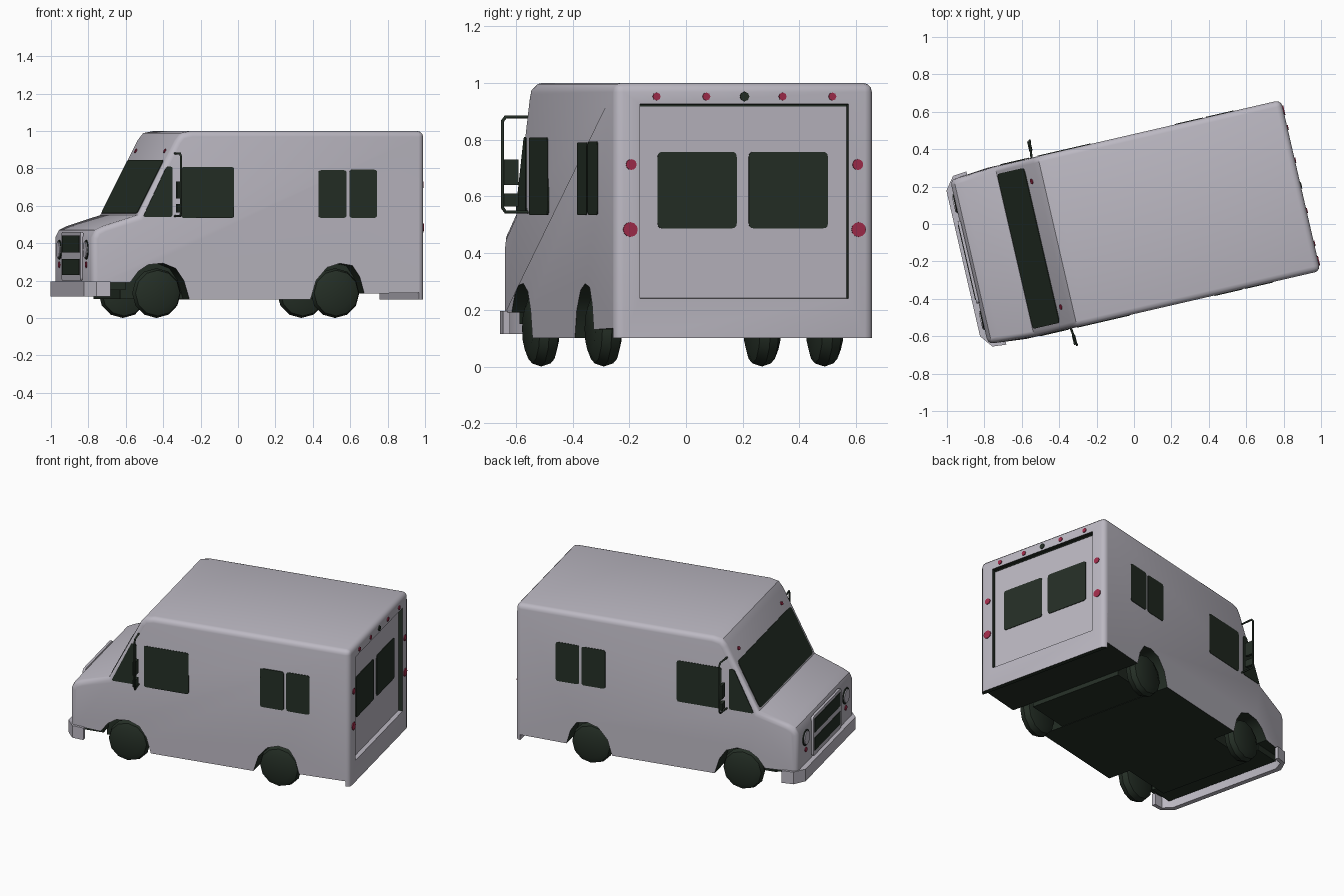
import bpy, bmesh, math
from mathutils import Vector as V

if "Cube" in bpy.data.objects:
    bpy.data.objects.remove(bpy.data.objects["Cube"])

TURN = math.radians(13)   # the van stands turned on the ground; built along local x, nose at -x


def material(name, rgb):
    m = bpy.data.materials.new(name)
    m.diffuse_color = (*rgb, 1)
    m.use_nodes = True
    m.node_tree.nodes["Principled BSDF"].inputs["Base Color"].default_value = m.diffuse_color
    return m


paint = material("pale_grey_paint", (0.50, 0.48, 0.54))
dark = material("dark_green_black", (0.018, 0.028, 0.019))
red = material("red_lamp", (0.36, 0.025, 0.07))


def finish(name, data, *mats):
    ob = bpy.data.objects.new(name, data)
    bpy.context.collection.objects.link(ob)
    for m in mats:
        data.materials.append(m)
    ob.rotation_euler.z = TURN
    return ob


def prism_bm(pts, vec):
    bm = bmesh.new()
    a = [bm.verts.new(p) for p in pts]
    b = [bm.verts.new(V(p) + V(vec)) for p in pts]
    bm.faces.new(a)
    bm.faces.new(b[::-1])
    n = len(a)
    for i in range(n):
        bm.faces.new((a[i], b[i], b[(i + 1) % n], a[(i + 1) % n]))
    bmesh.ops.recalc_face_normals(bm, faces=bm.faces)
    return bm


def to_object(name, bm, *mats):
    me = bpy.data.meshes.new(name)
    bm.to_mesh(me)
    bm.free()
    return finish(name, me, *mats)


def prism(name, pts, vec, mat):
    return to_object(name, prism_bm(pts, vec), mat)


def box(name, lo, hi, mat):
    pts = [(lo[0], lo[1], lo[2]), (hi[0], lo[1], lo[2]), (hi[0], hi[1], lo[2]), (lo[0], hi[1], lo[2])]
    return prism(name, pts, (0, 0, hi[2] - lo[2]), mat)


def rounded(pts, r=0.018):
    """Round the corners of a 2D polygon."""
    out = []
    for i, p in enumerate(pts):
        p, q, s = V(p), V(pts[i - 1]), V(pts[(i + 1) % len(pts)])
        a, b = p + (q - p).normalized() * r, p + (s - p).normalized() * r
        for t in (0, 0.33, 0.67, 1):
            out.append(a * (1 - t) ** 2 + p * 2 * t * (1 - t) + b * t * t)
    return out


def rect(a0, a1, b0, b1):
    return [(a0, b0), (a1, b0), (a1, b1), (a0, b1)]


def end_plate(name, pts, x, t, mat):
    """Plate facing front or rear, from 2D (y, z) points."""
    return prism(name, [(x, p[0], p[1]) for p in pts], (t, 0, 0), mat)


def disc(name, x, y, z, r, t, mat, n=12):
    pts = [(y + r * math.cos(2 * math.pi * i / n), z + r * math.sin(2 * math.pi * i / n)) for i in range(n)]
    return end_plate(name, pts, x, t, mat)


# body: side profile with wheel arches, extruded across the width
W = 0.469
profile = [(0.915, 1.0), (-0.36, 1.0), (-0.42, 0.988), (-0.45, 0.95), (-0.655, 0.55), (-0.84, 0.492),
           (-0.885, 0.47), (-0.905, 0.43), (-0.905, 0.19), (-0.70, 0.19), (-0.655, 0.25), (-0.60, 0.285),
           (-0.52, 0.293), (-0.45, 0.265), (-0.405, 0.20), (-0.375, 0.10), (0.29, 0.10), (0.32, 0.20),
           (0.38, 0.27), (0.45, 0.292), (0.52, 0.28), (0.56, 0.22), (0.585, 0.13), (0.885, 0.135),
           (0.885, 0.10), (0.915, 0.10)]
bm = prism_bm([(x, -W, z) for x, z in profile], (0, 2 * W, 0))


def soft_edge(e):
    a, b = (v.co for v in e.verts)
    if abs(a.y - b.y) > 0.1:                      # crosswise: only the rear roof edge
        return a.x > 0.9 and a.z > 0.9
    return all(c.z > 0.4 or c.x < -0.89 or c.x > 0.91 for c in (a, b))


bmesh.ops.bevel(bm, geom=[e for e in bm.edges if soft_edge(e)], offset=0.032,
                segments=3, profile=0.5, affect='EDGES')
for v in bm.verts:                                # the nose narrows a little
    if v.co.x < -0.8:
        v.co.y *= 0.965
bm.normal_update()
for f in bm.faces:                                # arches and floor are dark
    if f.normal.z < -0.1 and f.calc_center_median().z < 0.32:
        f.material_index = 1
# recessed rear door
rear = max((f for f in bm.faces if f.normal.x > 0.9), key=lambda f: f.calc_area())
bmesh.ops.inset_region(bm, faces=[rear], thickness=0.04)
for v in rear.verts:
    v.co.y = math.copysign(0.377, v.co.y)
    v.co.z = 0.925 if v.co.z > 0.5 else 0.24
walls = bmesh.ops.inset_region(bm, faces=[rear], thickness=0.001, depth=-0.028)["faces"]
bm.normal_update()
for f in walls:
    f.material_index = 0 if f.normal.z > 0.5 else 1
to_object("body", bm, paint, dark)

# rear door windows, door gap and lamps
prism("door_top_gap", [(0.886, -0.375, 0.917), (0.886, 0.375, 0.917), (0.886, 0.375, 0.924),
                       (0.886, -0.375, 0.924)], (0.004, 0, 0), dark)
for s in (-1, 1):
    end_plate("rear_door_window", rounded(rect(s * 0.165 - 0.143, s * 0.165 + 0.143, 0.487, 0.757)),
              0.885, 0.006, dark)
    for y in (0.138, 0.318):
        disc("rear_marker_lamp", 0.912, s * y, 0.952, 0.014, 0.008, red, 8)
    disc("rear_turn_lamp", 0.912, s * 0.41, 0.712, 0.019, 0.008, red)
    disc("rear_brake_lamp", 0.912, s * 0.413, 0.483, 0.026, 0.008, red)
disc("rear_centre_lamp", 0.912, 0, 0.952, 0.017, 0.008, dark, 8)

# windscreen, laid on the sloping front
up = V((0.205, 0, 0.40)).normalized()
out = V((-up.z, 0, up.x))
base = V((-0.655, 0, 0.55)) - out * 0.003
prism("windscreen", [base + V((0, p[0], 0)) + up * p[1] for p in rounded(rect(-0.425, 0.425, 0.01, 0.33), 0.025)],
      out * 0.007, dark)
for s in (-1, 1):
    c = base + up * 0.385
    pts = [c + V((0, s * 0.344 + 0.014 * math.cos(k * math.pi / 4), 0)) + up * 0.012 * math.sin(k * math.pi / 4)
           for k in range(8)]
    prism("front_marker_lamp", pts, out * 0.009, red)

# side windows
side_windows = {
    "quarter_window": [(-0.63, 0.54), (-0.468, 0.54), (-0.468, 0.81), (-0.50, 0.81)],
    "door_window": rect(-0.42, -0.13, 0.535, 0.807),
    "side_window_front": rect(0.333, 0.487, 0.535, 0.79),
    "side_window_rear": rect(0.503, 0.654, 0.535, 0.793),
}
for s in (-1, 1):
    for name, pts in side_windows.items():
        prism(name, [(p[0], s * (W - 0.003), p[1]) for p in rounded(pts, 0.015)], (0, s * 0.006, 0), dark)

# grille: pale surround with two dark openings
end_plate("grille_surround", rounded(rect(-0.225, 0.225, 0.20, 0.46)), -0.90, -0.016, paint)
for z0, z1 in ((0.23, 0.315), (0.35, 0.44)):
    end_plate("grille_opening", rect(-0.205, 0.205, z0, z1), -0.912, -0.007, dark)

# headlamps and turn lamps
for s in (-1, 1):
    disc("headlamp_ring", -0.902, s * 0.32, 0.365, 0.052, -0.008, dark, 16)
    disc("headlamp", -0.902, s * 0.32, 0.365, 0.043, -0.014, paint, 16)
    disc("front_turn_lamp", -0.902, s * 0.32, 0.285, 0.017, -0.008, red, 8)

# front bumper wrapping round the corners
outer = [(-0.81, 0.475), (-0.885, 0.468), (-0.937, 0.40)]
inner = [(-0.905, 0.385), (-0.87, 0.445), (-0.81, 0.45)]
plan = outer + [(x, -y) for x, y in outer[::-1]] + [(x, -y) for x, y in inner[::-1]] + inner
plan = plan[:6] + [(x, -y) for x, y in inner[::-1]] + inner
# the inner run goes back from the -y end to the +y end
prism("front_bumper", [(x, y, 0.115) for x, y in outer + [(x, -y) for x, y in outer[::-1]]
                       + [(x, -y) for x, y in inner[::-1]] + inner], (0, 0, 0.08), paint)

# underbody between the wheels
box("underbody", (-0.72, -0.32, 0.102), (0.585, 0.32, 0.30), dark)
box("front_underbody", (-0.88, -0.40, 0.15), (-0.71, 0.40, 0.20), dark)

# wheels: tyre section turned round the axle
section = [(0.0, 0.447), (0.085, 0.449), (0.122, 0.432), (0.133, 0.40), (0.122, 0.365), (0.085, 0.352), (0.0, 0.352)]
SIDES = 12
for x in (-0.54, 0.44):
    for s in (-1, 1):
        bm = bmesh.new()
        vs = [bm.verts.new((x, s * y, 0.133 + r)) for r, y in section]
        es = [bm.edges.new(p) for p in zip(vs, vs[1:])]
        bmesh.ops.spin(bm, geom=vs + es, cent=(x, 0, 0.133), axis=(0, 1, 0), angle=2 * math.pi, steps=SIDES)
        bmesh.ops.remove_doubles(bm, verts=bm.verts, dist=0.0005)
        bmesh.ops.recalc_face_normals(bm, faces=bm.faces)
        to_object("front_wheel" if x < 0 else "rear_wheel", bm, dark)

# mirrors: bent tube bracket with two mirror heads
for s in (-1, 1):
    cu = bpy.data.curves.new("mirror_bracket", 'CURVE')
    cu.dimensions = '3D'
    cu.bevel_depth = 0.006
    cu.bevel_resolution = 1
    path = [(-0.455, 0.46, 0.88), (-0.445, 0.55, 0.88), (-0.443, 0.562, 0.865), (-0.443, 0.562, 0.56),
            (-0.445, 0.55, 0.545), (-0.455, 0.46, 0.545)]
    sp = cu.splines.new('POLY')
    sp.points.add(len(path) - 1)
    for p, (x, y, z) in zip(sp.points, path):
        p.co = (x, s * y, z, 1)
    finish("mirror_bracket", cu, dark)
    for z0, z1 in ((0.565, 0.61), (0.64, 0.73)):
        lo, hi = sorted((s * 0.505, s * 0.558))
        box("mirror_head", (-0.458, lo, z0), (-0.44, hi, z1), dark)

# smooth shading with sharp edges kept
for ob in bpy.context.scene.objects:
    ob.select_set(ob.type == 'MESH')
    if ob.type == 'MESH':
        bpy.context.view_layer.objects.active = ob
bpy.ops.object.shade_smooth_by_angle(angle=math.radians(35))
